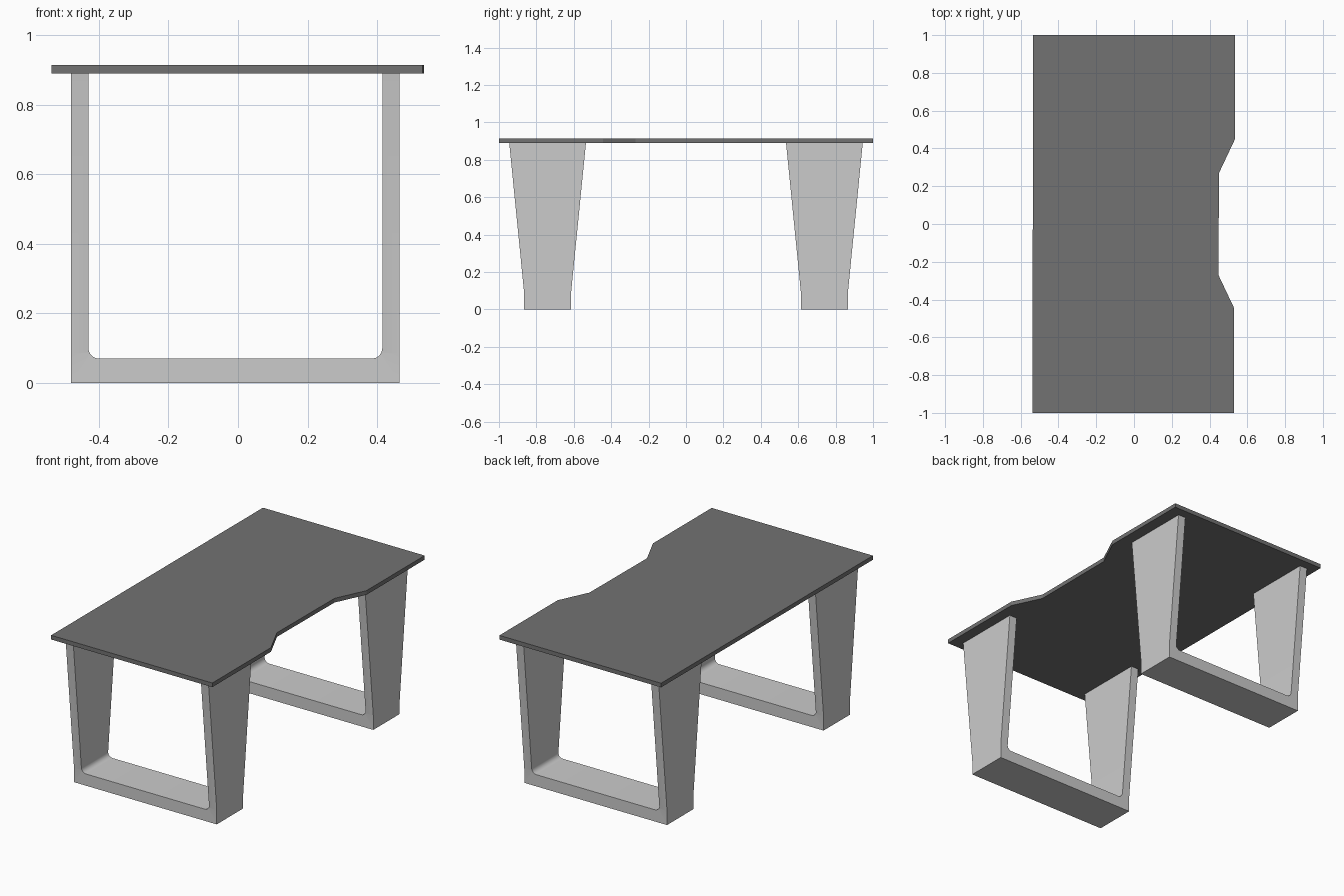
import bpy, bmesh, math

if "Cube" in bpy.data.objects:
    bpy.data.objects.remove(bpy.data.objects["Cube"])

LEG_TOP, TOP = 0.89, 0.915
BEND = 0.085


def finish(name, bm):
    bmesh.ops.recalc_face_normals(bm, faces=bm.faces[:])
    mesh = bpy.data.meshes.new(name)
    bm.to_mesh(mesh)
    bm.free()
    obj = bpy.data.objects.new(name, mesh)
    bpy.context.collection.objects.link(obj)
    return obj


def extrude_profile(points, direction):
    bm = bmesh.new()
    face = bm.faces.new([bm.verts.new(p) for p in points])
    ext = bmesh.ops.extrude_face_region(bm, geom=[face], use_keep_orig=True)
    verts = [g for g in ext["geom"] if isinstance(g, bmesh.types.BMVert)]
    bmesh.ops.translate(bm, verts=verts, vec=direction)
    return bm


# Tabletop slab with a shallow angled cut-out along one long edge
outline = [(-0.537, -1), (0.53, -1), (0.53, -0.445), (0.447, -0.27),
           (0.45, 0.27), (0.535, 0.45), (0.535, 1), (-0.535, 1)]
top = finish("tabletop", extrude_profile([(x, y, LEG_TOP) for x, y in outline],
                                         (0, 0, TOP - LEG_TOP)))
mat = bpy.data.materials.new("dark_grey")
mat.diffuse_color = (0.17, 0.17, 0.17, 1)
mat.use_nodes = True
mat.node_tree.nodes["Principled BSDF"].inputs["Base Color"].default_value = mat.diffuse_color
top.data.materials.append(mat)


# U-shaped leg frame: rounded inner corners, widening upwards above the bend
def leg_frame(name, centre_y):
    cx, outer, inner, floor, r = -0.0075, 0.4725, 0.4225, 0.07, 0.03
    half = [(outer, 0), (outer, LEG_TOP), (inner, LEG_TOP)]
    for i in range(9):
        a = math.radians(90 * i / 8)
        half.append((inner - r + r * math.cos(a), floor + r - r * math.sin(a)))
    points = [(cx + x, z) for x, z in half] + [(cx - x, z) for x, z in reversed(half)]
    bm = extrude_profile([(x, -1, z) for x, z in points], (0, 2, 0))
    bmesh.ops.bisect_plane(bm, geom=bm.verts[:] + bm.edges[:] + bm.faces[:],
                           plane_co=(0, 0, BEND), plane_no=(0, 0, 1))
    for v in bm.verts:
        t = max(0, (v.co.z - BEND) / (LEG_TOP - BEND))
        v.co.y = centre_y + v.co.y * (0.125 + 0.08 * t)
    obj = finish(name, bm)
    bpy.ops.object.select_all(action='DESELECT')
    obj.select_set(True)
    bpy.context.view_layer.objects.active = obj
    bpy.ops.object.shade_smooth_by_angle(angle=math.radians(15))


leg_frame("front_leg_frame", -0.74)
leg_frame("back_leg_frame", 0.74)
